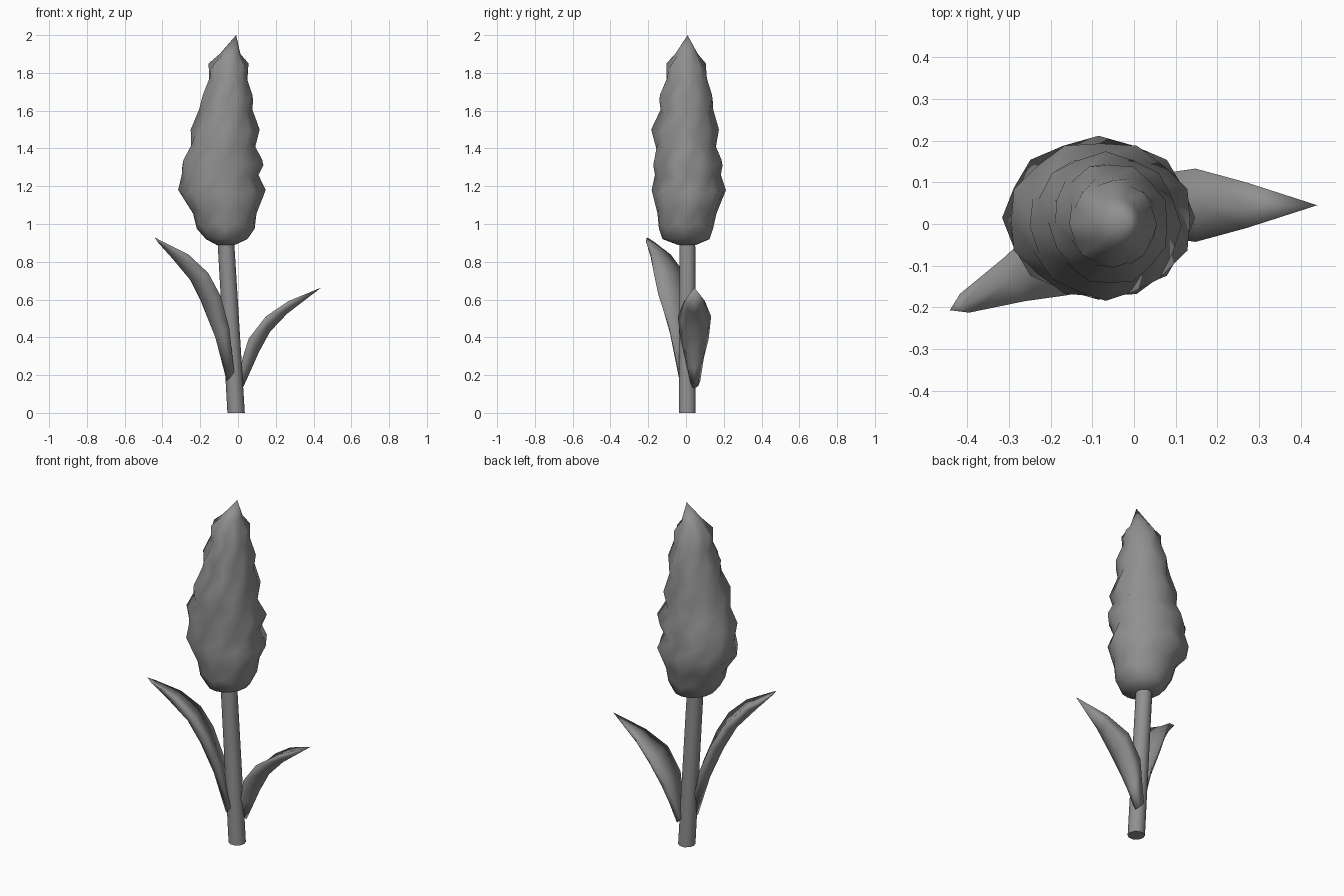
import bpy
import bmesh
from math import cos, sin, pi, radians
from mathutils import Vector

if "Cube" in bpy.data.objects:
    bpy.data.objects.remove(bpy.data.objects["Cube"])

dark = bpy.data.materials.new("dark_grey")
dark.diffuse_color = (0.28, 0.28, 0.28, 1)
dark.use_nodes = True
dark.node_tree.nodes["Principled BSDF"].inputs["Base Color"].default_value = dark.diffuse_color


def loft(name, rings, tip=None, angle=60):
    """Skin a stack of equal-length rings; close the start and the end or a tip."""
    bm = bmesh.new()
    rows = [[bm.verts.new(p) for p in r] for r in rings]
    n = len(rows[0])
    for a, b in zip(rows, rows[1:]):
        for i in range(n):
            j = (i + 1) % n
            bm.faces.new((a[i], a[j], b[j], b[i]))
    bm.faces.new(rows[0][::-1])
    if tip:
        t = bm.verts.new(tip)
        for i in range(n):
            bm.faces.new((rows[-1][i], rows[-1][(i + 1) % n], t))
    else:
        bm.faces.new(rows[-1])
    bmesh.ops.recalc_face_normals(bm, faces=bm.faces)
    me = bpy.data.meshes.new(name)
    bm.to_mesh(me)
    bm.free()
    me.materials.append(dark)
    ob = bpy.data.objects.new(name, me)
    bpy.context.collection.objects.link(ob)
    bpy.context.view_layer.objects.active = ob
    ob.select_set(True)
    bpy.ops.object.shade_smooth_by_angle(angle=radians(angle))
    ob.select_set(False)
    return ob


# Stem: slightly leaning, tapering tube
def circle(x, y, z, r, n=10):
    return [(x + r * cos(2 * pi * i / n), y + r * sin(2 * pi * i / n), z) for i in range(n)]


loft("stem", [circle(-0.01, 0.007, 0, 0.046), circle(-0.035, 0.007, 0.42, 0.045),
              circle(-0.067, 0.007, 0.95, 0.044)])

# Flower head: tiers of bulging petals (z, centre x, radius x, centre y, radius y)
TIERS = [(0.89, -0.065, 0.05, 0.005, 0.05), (0.92, -0.06, 0.11, 0, 0.125),
         (0.99, -0.065, 0.157, 0, 0.147), (1.07, -0.07, 0.172, 0.005, 0.16),
         (1.165, -0.085, 0.226, 0.015, 0.192), (1.245, -0.095, 0.198, 0.01, 0.17),
         (1.325, -0.08, 0.22, 0.01, 0.188), (1.41, -0.08, 0.172, 0, 0.16),
         (1.485, -0.068, 0.178, -0.005, 0.175), (1.59, -0.065, 0.138, 0.005, 0.136),
         (1.67, -0.055, 0.138, 0, 0.145), (1.76, -0.052, 0.103, 0.005, 0.11),
         (1.835, -0.05, 0.103, 0, 0.102), (1.9, -0.042, 0.055, 0.003, 0.06)]
SIDES = 16
head = []
for k, (z, cx, rx, cy, ry) in enumerate(TIERS):
    ring = []
    for i in range(SIDES):
        a = 2 * pi * i / SIDES
        lobe = cos(pi * (i + k // 2)) if 1 < k < 13 else 0
        s = 1 + 0.025 * lobe
        ring.append((cx + rx * s * cos(a), cy + ry * s * sin(a), z + 0.015 * lobe))
    head.append(ring)
loft("flower_head", head, (-0.01, 0.008, 2.0), 180)


# Leaves: cupped blades; stations are (outer x, outer z, inner x, inner z, half width)
def leaf(name, stations, tip, x0, y0):
    slope = (tip[1] - y0) / (tip[0] - x0)
    side = Vector((-slope, 1, 0)).normalized()
    rings = []
    for ox, oz, ix, iz, w in stations:
        outer = Vector((ox, y0 + slope * (ox - x0), oz))
        inner = Vector((ix, y0 + slope * (ix - x0), iz))
        rim = outer.lerp(inner, 0.9)
        low = outer.lerp(inner, 0.3)
        rings.append([outer, low + side * w * 0.65, rim + side * w,
                      outer.lerp(inner, 0.8), rim - side * w, low - side * w * 0.65])
    loft(name, rings, tip, 180)


leaf("right_leaf", [(0.025, 0.13, -0.01, 0.17, 0.03), (0.07, 0.23, 0.02, 0.30, 0.05),
                    (0.11, 0.32, 0.05, 0.40, 0.075), (0.17, 0.43, 0.145, 0.52, 0.088),
                    (0.26, 0.525, 0.27, 0.60, 0.055)],
     (0.44, 0.045, 0.663), 0.0, 0.045)

leaf("left_leaf", [(-0.06, 0.17, -0.03, 0.22, 0.03), (-0.12, 0.40, -0.07, 0.46, 0.065),
                   (-0.185, 0.57, -0.13, 0.63, 0.095), (-0.25, 0.70, -0.19, 0.745, 0.09),
                   (-0.35, 0.82, -0.28, 0.84, 0.058), (-0.425, 0.905, -0.405, 0.905, 0.025)],
     (-0.442, -0.207, 0.93), -0.03, -0.01)
